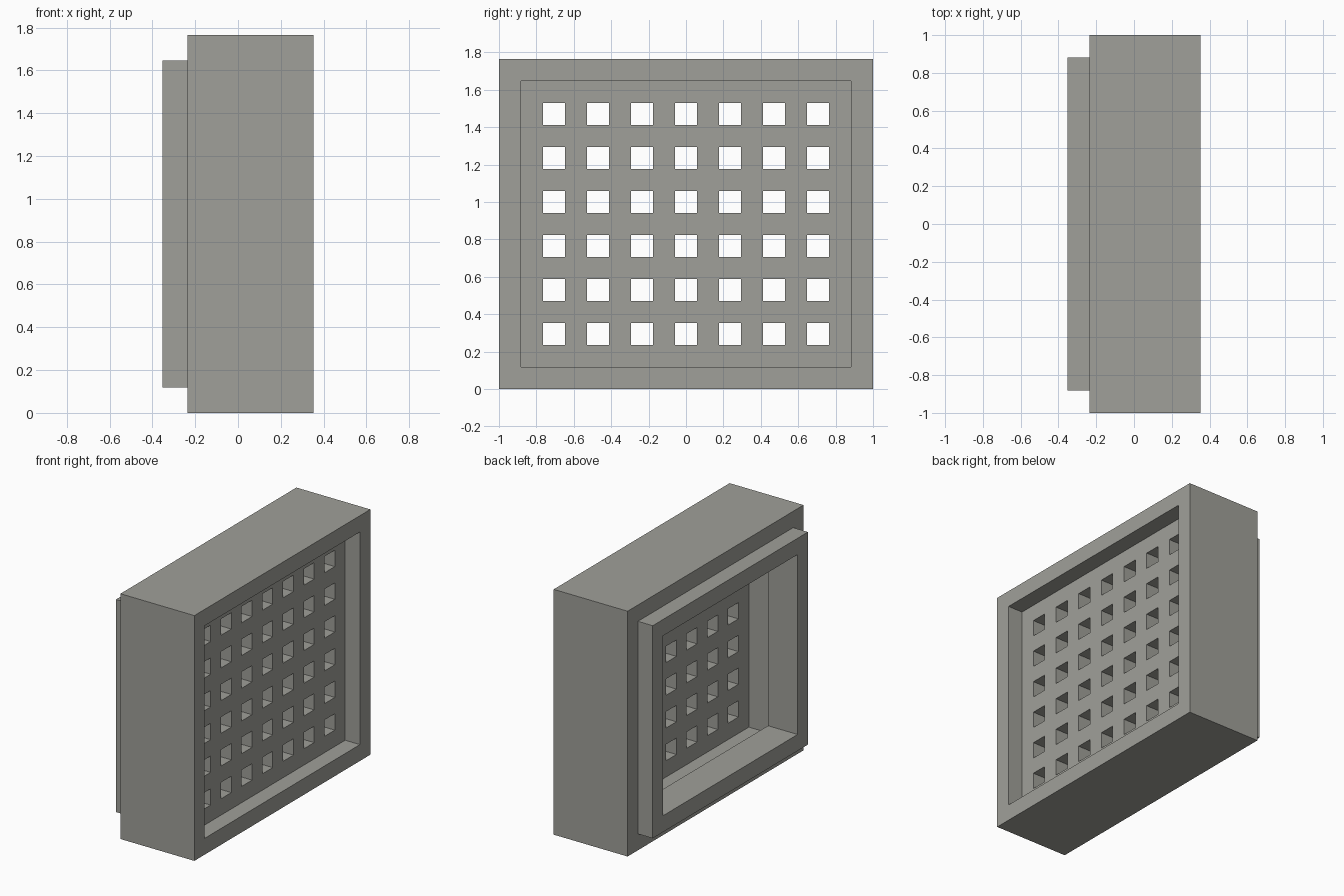
import bpy, bmesh
from mathutils import Matrix

if "Cube" in bpy.data.objects:
    bpy.data.objects.remove(bpy.data.objects["Cube"])

U = 2 / 17                     # one module: wall, bar and hole width
WIDTH, HEIGHT = 17, 15         # outer size in modules
COLS, ROWS = WIDTH - 2, HEIGHT - 2
MID_Z = HEIGHT * U / 2

grey = bpy.data.materials.new("warm_grey")
colour = (0.35, 0.35, 0.32, 1)
grey.use_nodes = True
grey.diffuse_color = colour
grey.node_tree.nodes["Principled BSDF"].inputs["Base Color"].default_value = colour


def add_object(name, bm):
    mesh = bpy.data.meshes.new(name)
    bm.to_mesh(mesh)
    bm.free()
    mesh.materials.append(grey)
    obj = bpy.data.objects.new(name, mesh)
    bpy.context.collection.objects.link(obj)
    return obj


# Frame: a stepped (depth, inset) profile carried round the rectangle
profile = [(3, 0), (-2, 0), (-2, 1), (-3, 1), (-3, 2), (-1, 2), (-1, 1), (3, 1)]
bm = bmesh.new()
loops = []
for depth, inset in profile:
    hy, hz = (WIDTH / 2 - inset) * U, (HEIGHT / 2 - inset) * U
    loops.append([bm.verts.new((depth * U, sy * hy, MID_Z + sz * hz))
                  for sy, sz in ((-1, -1), (1, -1), (1, 1), (-1, 1))])
for k, a in enumerate(loops):
    b = loops[(k + 1) % len(loops)]
    for c in range(4):
        d = (c + 1) % 4
        bm.faces.new((a[c], a[d], b[d], b[c]))
bmesh.ops.recalc_face_normals(bm, faces=bm.faces)
add_object("frame", bm)

# Grille: a sheet of square cells with every odd row/column cell removed
bm = bmesh.new()
bmesh.ops.create_grid(bm, x_segments=COLS, y_segments=ROWS, size=0.5)
holes = []
for f in bm.faces:
    p = f.calc_center_median()
    col, row = int((p.x + 0.5) * COLS), int((p.y + 0.5) * ROWS)
    if col % 2 and row % 2:
        holes.append(f)
bmesh.ops.delete(bm, geom=holes, context='FACES')
upright = Matrix(((0, 0, 1, 0), (1, 0, 0, 0), (0, 1, 0, 0), (0, 0, 0, 1)))
size = Matrix.Diagonal((COLS * U, ROWS * U, 1, 1))
bm.transform(Matrix.Translation((1.5 * U, 0, MID_Z)) @ upright @ size)
grille = add_object("grille", bm)
solid = grille.modifiers.new("thickness", 'SOLIDIFY')
solid.thickness = U
solid.offset = 0
